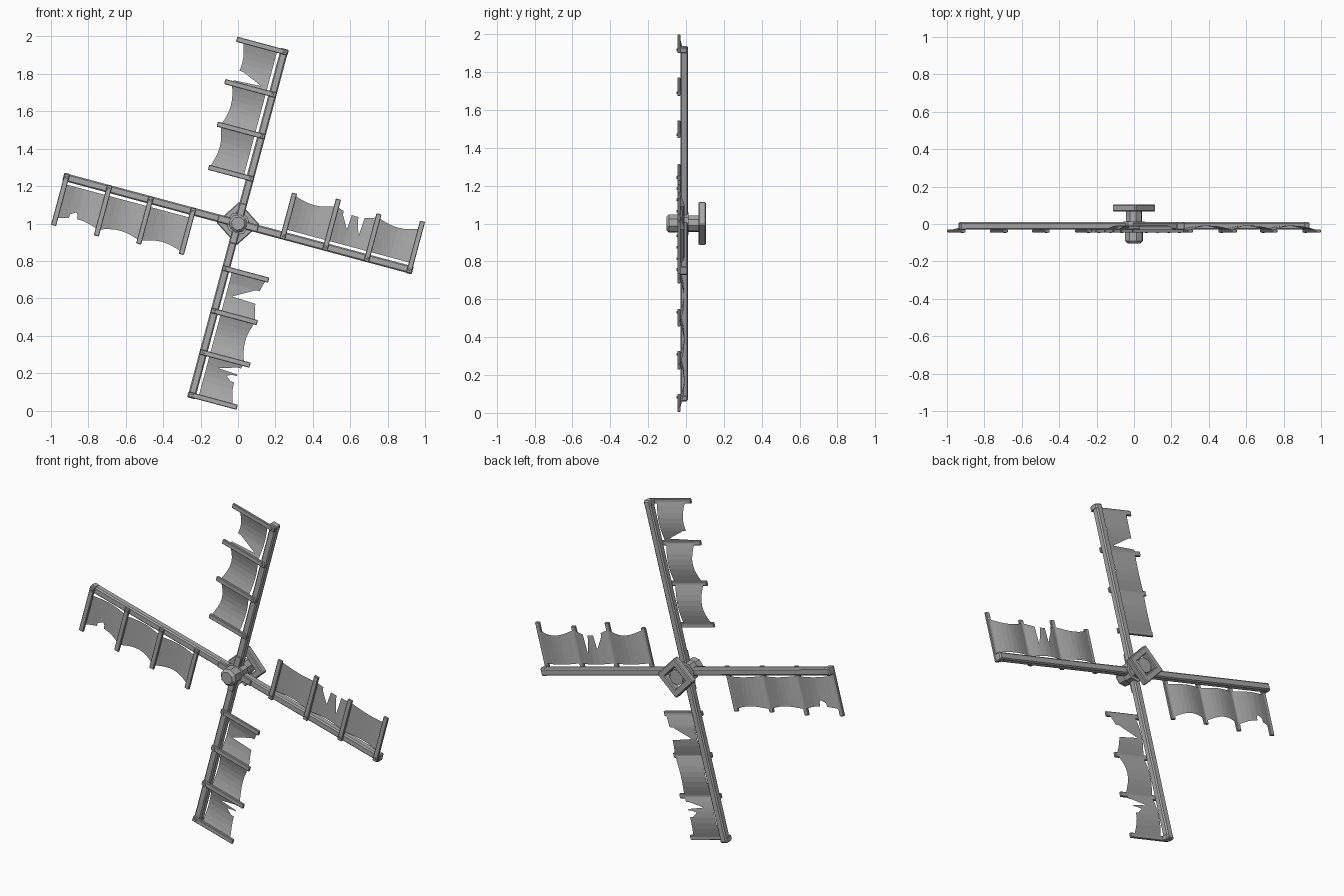
import bpy, bmesh, math
from mathutils import Matrix, Vector

if "Cube" in bpy.data.objects:
    bpy.data.objects.remove(bpy.data.objects["Cube"])


def material(name, value):
    m = bpy.data.materials.new(name)
    m.use_nodes = True
    col = (value, value, value, 1)
    m.diffuse_color = col
    m.node_tree.nodes["Principled BSDF"].inputs["Base Color"].default_value = col
    return m


grey = material("weathered grey", 0.4)
HUB = Matrix.Translation((0, 0, 1))


def finish(bm, name, frame):
    me = bpy.data.meshes.new(name)
    bm.to_mesh(me)
    bm.free()
    me.materials.append(grey)
    ob = bpy.data.objects.new(name, me)
    ob.matrix_world = frame
    bpy.context.collection.objects.link(ob)
    return ob


def box(name, lo, hi, frame, bevel=0.0):
    lo, hi = Vector(lo), Vector(hi)
    bm = bmesh.new()
    bmesh.ops.create_cube(bm, size=1)
    for v in bm.verts:
        v.co = (lo + hi) / 2 + v.co * (hi - lo)
    if bevel:
        bmesh.ops.bevel(bm, geom=bm.edges[:], offset=bevel, segments=1, affect='EDGES')
    return finish(bm, name, frame)


def drum(name, r1, r2, y0, y1, sides, frame):
    # prism along y, from y0 (radius r1) to y1 (radius r2)
    bm = bmesh.new()
    bmesh.ops.create_cone(bm, cap_ends=True, segments=sides, radius1=r1, radius2=r2, depth=y1 - y0)
    turn = Matrix.Translation((0, (y0 + y1) / 2, 0)) @ Matrix.Rotation(-math.pi / 2, 4, 'X')
    bmesh.ops.transform(bm, matrix=turn, verts=bm.verts)
    return finish(bm, name, frame)


SLATS = (0.25, 0.485, 0.715, 0.95)


def cloth(name, tears, frame):
    # strip of panels, sagging back and inward between the slats, cut by tears
    cols = []
    for a, b in zip(SLATS, SLATS[1:]):
        cols += [a + (b - a) * i / 8 for i in range(8)]
    cols.append(SLATS[-1])
    for start, tip, stop, depth in tears:
        cols = [c for c in cols if not start <= c <= stop]
        cols += [start, tip, stop, start - 0.001, stop + 0.001]
    bm = bmesh.new()
    rows = []
    for u in sorted(cols):
        k = max(i for i in range(3) if u >= SLATS[i] - 1e-6)
        sag = math.sin(math.pi * (u - SLATS[k]) / (SLATS[k + 1] - SLATS[k]))
        edge = 0.225 - 0.025 * sag
        for start, tip, stop, depth in tears:
            if start <= u <= stop:
                edge = depth if u == tip else edge - 0.02
        y = -0.031 + 0.022 * sag
        rows.append([bm.verts.new((-v, y, u)) for v in (0.036, edge)])
    for p, q in zip(rows, rows[1:]):
        bm.faces.new((p[0], q[0], q[1], p[1]))
    return finish(bm, name, frame)


# tears per sail: start, tip and stop along the arm, then how deep it cuts
TEARS = (
    [(0.735, 0.742, 0.79, 0.07)],
    [(0.53, 0.57, 0.575, 0.12), (0.615, 0.64, 0.645, 0.1)],
    [(0.32, 0.385, 0.39, 0.07), (0.745, 0.774, 0.78, 0.1), (0.79, 0.80, 0.825, 0.15)],
    [(0.84, 0.85, 0.88, 0.165)],
)
REACH = ((0.23, 0.245, 0.265, 0.262), (0.235, 0.265, 0.245, 0.267),
         (0.237, 0.237, 0.258, 0.25), (0.238, 0.243, 0.26, 0.265))

for k, side in enumerate(("upper", "left", "lower", "right")):
    frame = HUB @ Matrix.Rotation(math.radians(15 + 90 * k), 4, 'Y')
    # arm beam with chamfered edges
    box(side + "_arm", (-0.021, -0.03, 0), (0.021, 0.011, 0.967), frame, 0.007)
    # iron strap at the root and cap at the tip
    box(side + "_root_strap", (-0.018, -0.036, 0.03), (0.018, -0.026, 0.11), frame, 0.003)
    box(side + "_tip_cap", (-0.023, -0.033, 0.935), (0.023, 0.008, 0.967), frame, 0.005)
    cloth(side + "_sail", TEARS[k], frame)
    for i, (u, reach) in enumerate(zip(SLATS, REACH[k])):
        label = f"{side}_slat_{i + 1}"
        box(label, (-reach, -0.045, u - 0.014), (0.019, -0.03, u + 0.014), frame, 0.003)
        bolt = frame @ Matrix.Translation((0, 0, u))
        drum(label + "_bolt", 0.006, 0.008, -0.049, -0.043, 6, bolt)

# hub: axle, nose and collar
tilt = HUB @ Matrix.Rotation(math.radians(15), 4, 'Y')
drum("axle", 0.045, 0.045, -0.04, 0.09, 8, tilt)
drum("hub_nose", 0.05, 0.05, -0.09, -0.03, 8, tilt)
drum("hub_nose_tip", 0.036, 0.05, -0.104, -0.09, 8, tilt)
drum("hub_collar", 0.062, 0.062, -0.034, 0.014, 8, tilt)

# square timber frame behind the hub
diamond = HUB @ Matrix.Rotation(math.radians(48), 4, 'Y')
for k in range(4):
    turn = diamond @ Matrix.Rotation(math.pi / 2 * k, 4, 'Y')
    box(f"back_frame_bar_{k + 1}", (-0.082, 0.066, 0.045), (0.082, 0.105, 0.082), turn, 0.005)
